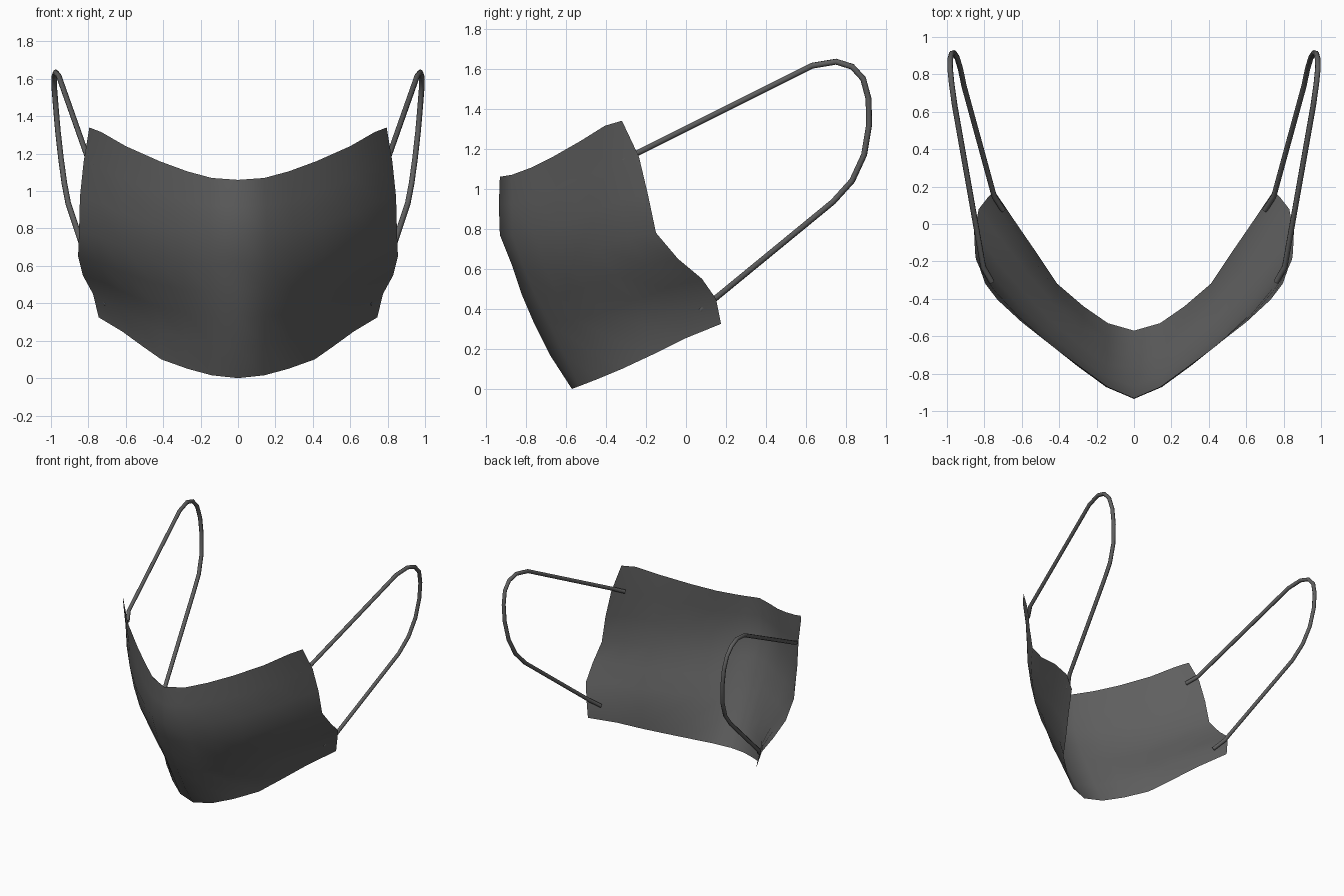
import bpy, bmesh
from math import sin, pi
from mathutils import Vector

if "Cube" in bpy.data.objects:
    bpy.data.objects.remove(bpy.data.objects["Cube"])

# Dark grey fabric
fabric = bpy.data.materials.new("dark_fabric")
fabric.diffuse_color = (.115, .115, .115, 1)
fabric.use_nodes = True
fabric.node_tree.nodes["Principled BSDF"].inputs["Base Color"].default_value = fabric.diffuse_color

# Border curves of the right half of the cloth
top = [(0, -.93, 1.06), (.14, -.87, 1.07), (.27, -.775, 1.105), (.42, -.665, 1.16),
       (.6, -.525, 1.24), (.73, -.405, 1.315), (.795, -.32, 1.34)]
bottom = [(0, -.57, 0), (.14, -.53, .015), (.27, -.44, .05), (.41, -.32, .1),
          (.51, -.17, .17), (.62, -.01, .25), (.745, .175, .325)]
centre = [(0, -.93, 1.06), (0, -.935, .92), (0, -.93, .77), (0, -.87, .62),
          (0, -.82, .47), (0, -.76, .33), (0, -.68, .17), (0, -.57, 0)]
side = [(.795, -.32, 1.34), (.825, -.235, 1.16), (.845, -.19, .97), (.85, -.15, .78),
        (.855, -.04, .65), (.83, .08, .55), (.775, .15, .45), (.745, .175, .325)]
top, bottom, centre, side = ([Vector(p) for p in c] for c in (top, bottom, centre, side))


def patch_point(i, j):
    """Blend the four borders: slightly fuller above, flatter below."""
    u, v = i / (len(top) - 1), j / (len(side) - 1)
    p = top[i].lerp(bottom[i], v) + centre[j].lerp(side[j], u)
    p -= top[0].lerp(top[-1], u).lerp(bottom[0].lerp(bottom[-1], u), v)
    return p + Vector((.6, -.8, 0)) * sin(pi * u) * (.018 * sin(2 * pi * v) - .003 * sin(pi * v))


# Mask cloth, mirrored about the centre line
bm = bmesh.new()
n = len(top) - 1
rows = []
for j in range(len(side)):
    half = [patch_point(i, j) for i in range(n + 1)]
    left = [Vector((-p.x, p.y, p.z)) for p in half[:0:-1]]
    rows.append([bm.verts.new(p) for p in left + half])
for a, b in zip(rows, rows[1:]):
    for i in range(2 * n):
        bm.faces.new((a[i], b[i], b[i + 1], a[i + 1])).smooth = True
mesh = bpy.data.meshes.new("mask_cloth")
bm.to_mesh(mesh)
bm.free()
mesh.materials.append(fabric)
bpy.context.collection.objects.link(bpy.data.objects.new("mask_cloth", mesh))

# Ear loops: round cord along a path, ends tucked inside the cloth
loop = [(.76, -.31, 1.145), (.806, -.23, 1.185), (.958, .63, 1.615), (.975, .75, 1.635),
        (.983, .83, 1.61), (.982, .885, 1.55), (.974, .912, 1.45), (.963, .915, 1.32),
        (.946, .89, 1.17), (.928, .83, 1.04), (.908, .735, .935), (.748, .15, .455),
        (.7, .075, .395)]
for name, s in (("ear_loop_right", 1), ("ear_loop_left", -1)):
    curve = bpy.data.curves.new(name, 'CURVE')
    curve.dimensions = '3D'
    curve.bevel_depth = .015
    curve.bevel_resolution = 2
    curve.use_fill_caps = True
    spline = curve.splines.new('POLY')
    spline.points.add(len(loop) - 1)
    for pt, (x, y, z) in zip(spline.points, loop):
        pt.co = (s * x, y, z, 1)
    spline.use_smooth = True
    curve.materials.append(fabric)
    bpy.context.collection.objects.link(bpy.data.objects.new(name, curve))
